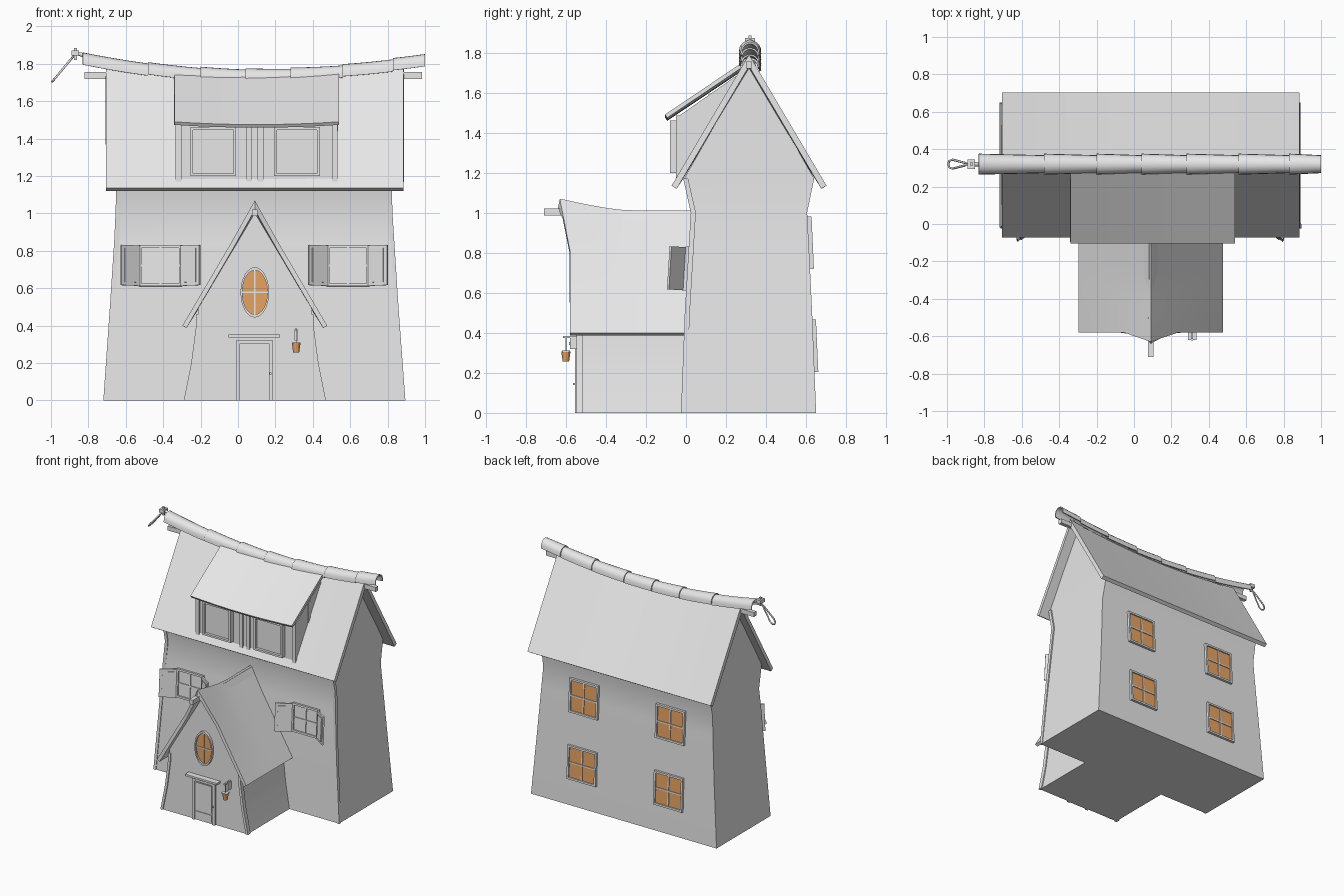
import bpy, bmesh, math
from mathutils import Matrix, Vector

cube = bpy.data.objects.get("Cube")
if cube:
    bpy.data.objects.remove(cube)

MID = 0.09      # centre line of the house
RIDGE = 0.315   # depth of the main ridge


def material(name, rgb):
    m = bpy.data.materials.new(name)
    m.use_nodes = True
    m.diffuse_color = (*rgb, 1)
    bsdf = next(n for n in m.node_tree.nodes if n.type == "BSDF_PRINCIPLED")
    bsdf.inputs["Base Color"].default_value = (*rgb, 1)
    return m


GREY = material("plain_grey", (0.8, 0.8, 0.8))
AMBER = material("amber_glass", (0.8, 0.37, 0.12))


def finish(name, bm, mat, matrix=None):
    mesh = bpy.data.meshes.new(name)
    if matrix:
        bm.transform(matrix)
    bm.to_mesh(mesh)
    bm.free()
    mesh.materials.append(mat)
    obj = bpy.data.objects.new(name, mesh)
    bpy.context.collection.objects.link(obj)
    return obj


def smooth(obj, degrees=35):
    obj.data.shade_smooth()
    obj.data.set_sharp_from_angle(angle=math.radians(degrees))


def boxes(name, spans, mat=GREY, matrix=None):
    """One object from boxes given as (x0, x1, y0, y1, z0, z1)."""
    bm = bmesh.new()
    for x0, x1, y0, y1, z0, z1 in spans:
        place = Matrix.Translation(((x0 + x1) / 2, (y0 + y1) / 2, (z0 + z1) / 2))
        size = Matrix.Diagonal((x1 - x0, y1 - y0, z1 - z0, 1))
        bmesh.ops.create_cube(bm, size=1, matrix=place @ size)
    return finish(name, bm, mat, matrix)


def loft(name, rings, mat=GREY):
    """Solid through rectangular rings given as (z, x0, x1, y0, y1)."""
    bm = bmesh.new()
    loops = [[bm.verts.new(p) for p in ((a, c, z), (b, c, z), (b, d, z), (a, d, z))]
             for z, a, b, c, d in rings]
    for low, high in zip(loops, loops[1:]):
        for i in range(4):
            j = (i + 1) % 4
            bm.faces.new((low[i], low[j], high[j], high[i]))
    bm.faces.new(loops[0][::-1])
    bm.faces.new(loops[-1])
    obj = finish(name, bm, mat)
    smooth(obj)
    return obj


def sheet(name, f, nu, nv, thick):
    """Thick curved sheet through f(u, v), with its upper side on the surface."""
    bm = bmesh.new()
    grid = [[bm.verts.new(f(i / nu, j / nv)) for j in range(nv + 1)] for i in range(nu + 1)]
    for i in range(nu):
        for j in range(nv):
            bm.faces.new((grid[i][j], grid[i + 1][j], grid[i + 1][j + 1], grid[i][j + 1]))
    bm.normal_update()
    if sum(face.normal.z for face in bm.faces) < 0:
        bmesh.ops.reverse_faces(bm, faces=bm.faces[:])
    obj = finish(name, bm, GREY)
    mod = obj.modifiers.new("thickness", "SOLIDIFY")
    mod.thickness, mod.offset, mod.use_even_offset = thick, -1, True
    bpy.context.view_layer.objects.active = obj
    bpy.ops.object.modifier_apply(modifier=mod.name)
    smooth(obj)
    return obj


def sag(x, low, rise, half):
    return low + rise * ((x - MID) / half) ** 2


def mix(a, b, t):
    return a + (b - a) * t


# Main walls, leaning inward and flaring under the eaves
loft("house_walls", [(0, -.72, .89, -.02, .65), (.5, -.685, .85, 0, .63),
                     (.85, -.662, .825, .015, .613), (1, -.655, .815, .03, .605),
                     (1.17, -.65, .81, -.01, .64), (1.66, -.65, .81, .31, .32)])
for side, x in (("right", -.65), ("left", .77)):
    loft(side + "_gable", [(1.17, x, x + .04, -.01, .64), (1.73, x, x + .04, .31, .32)])
for side, s in (("right", -1), ("left", 1)):
    rings = []
    for z, half, y in ((0, .805, -.025), (.5, .768, -.006), (1, .736, .024), (1.17, .731, -.014)):
        a, b = sorted((MID + s * half, MID + s * (half - .02)))
        rings.append((z, a, b, y, y + .025))
    loft(side + "_corner_post", rings)


# Main roof with a sagging ridge
def main_roof(u, v):
    x, t = mix(-.705, .885, u), 2 * v - 1
    return (x, RIDGE + .387 * t, mix(sag(x, 1.735, .055, .795), 1.135, abs(t)))


sheet("main_roof", main_roof, 12, 2, .03)

# Ridge tiles
joints = [-.83, -.48, -.2, .04, .28, .56, .83, 1]
for n, (start, end) in enumerate(zip(joints, joints[1:])):
    def tile(u, v):
        x = mix(start, end, u)
        r, a = mix(.056, .048, u), math.pi * v
        top = sag(x, 1.772, .083, .91) + mix(.004, -.003, u)
        return (x, .32 - r * math.cos(a), top - .065 + .065 * max(0, math.sin(a)) ** .75)
    sheet(f"ridge_tile_{n + 1}", tile, 4, 10, .008)

# Beam ends under the ridges
boxes("ridge_beams", [(-.82, -.5, .3, .33, 1.72, 1.755), (.68, .985, .3, .33, 1.72, 1.755),
                      (.075, .105, -.71, -.5, .985, 1.02)])

# Dormer: sloping roof, cheeks and front posts
loft("dormer_walls", [(1.17, -.33, .53, -.04, .3), (1.48, -.33, .53, -.04, .3),
                      (1.69, -.33, .53, .26, .3)])


def dormer_roof(u, v):
    x = mix(-.34, .54, u)
    front = 1.475 + .015 * (2 * u - 1) ** 2
    return (x, mix(.31, -.105, v), mix(sag(x, 1.752, .055, .795), front, v))


sheet("dormer_roof", dormer_roof, 8, 1, .02)
boxes("dormer_posts", [(x - .015, x + .015, -.05, -.03, 1.17, 1.485)
                       for x in (-.318, .06, .12, .518)])
boxes("dormer_side_posts", [(x - .005, x + .005, .11, .135, 1.3, 1.59) for x in (-.33, .53)])

# Front porch wing: walls, corner posts and roof
loft("porch_walls", [(0, -.28, .46, -.54, .1), (.2, -.242, .422, -.54, .1),
                     (.4, -.215, .395, -.54, .1), (.49, -.215, .395, -.54, .1),
                     (1, .08, .1, -.54, .1)])
for side, s in (("right", -1), ("left", 1)):
    rings = []
    for z, half in ((0, .38), (.2, .34), (.4, .314), (.46, .314)):
        a, b = sorted((MID + s * half, MID + s * (half - .02)))
        rings.append((z, a, b, -.548, -.515))
    loft(side + "_porch_post", rings)


def porch_roof(u, v):
    t = abs(2 * v - 1)
    y = mix(-.58 - .05 * max(0, 1 - t / .375), .1, u)
    ridge = 1.012 + .058 * max(0, (-.3 - y) / .33) ** 1.3
    return (MID + .387 * (2 * v - 1), y, mix(ridge, .4, t))


sheet("porch_roof", porch_roof, 10, 16, .025)


# Windows: frame, pane and glazing bars
def window(name, pos, w, h, depth, turn=0, lean=0.0, glass=GREY, bars=True):
    m = Matrix.Translation(pos) @ Matrix.Rotation(turn, 4, "Z") @ Matrix.Rotation(-lean, 4, "X")
    a, b, e = w / 2, h / 2, .015
    parts = [(-a, a, -depth, .01, s * (b - e / 2) - e / 2, s * (b - e / 2) + e / 2) for s in (-1, 1)]
    parts += [(s * (a - e / 2) - e / 2, s * (a - e / 2) + e / 2, -depth, .01, -b, b) for s in (-1, 1)]
    if bars:
        parts += [(-.005, .005, -depth * .8, 0, -b, b), (-a, a, -depth * .8, 0, -.005, .005)]
    boxes(name + "_frame", parts, GREY, m)
    boxes(name + "_pane", [(-a + e, a - e, -depth * .5, .005, -b + e, b - e)], glass, m)


for n, x in enumerate((-.415, .588)):
    window(f"front_window_{n + 1}", (x, .012, .72), .23, .22, .022, lean=.06)
    for s in (-1, 1):
        # Shutters standing half open
        hinge = (Matrix.Translation((x + s * .115, -.008, .72)) @ Matrix.Rotation(-.06, 4, "X")
                 @ Matrix.Rotation(-s * .62, 4, "Z"))
        a, b = sorted((0, s * .122))
        boxes(f"shutter_{n + 1}_{'left' if s > 0 else 'right'}",
              [(a, b, -.012, 0, -.108, .108), (a + .02, b - .02, -.017, 0, -.09, .09)], GREY, hinge)
for n, x in enumerate((-.132, .315)):
    window(f"dormer_window_{n + 1}", (x, -.04, 1.33), .245, .262, .04, bars=False)
for n, x in enumerate((-.3, .45)):
    for level, y, z in (("lower", .635, .335), ("upper", .613, .85)):
        window(f"back_{level}_window_{n + 1}", (x, y, z), .25, .262, .02,
               turn=math.pi, lean=.045, glass=AMBER)

# Oval window
oval = Matrix.Translation((MID, -.54, .578)) @ Matrix.Diagonal((.07, 1, .123, 1))
bm = bmesh.new()
bmesh.ops.create_cone(bm, cap_ends=True, segments=32, radius1=1, radius2=1, depth=.016,
                      matrix=Matrix.Rotation(math.pi / 2, 4, "X"))
finish("oval_pane", bm, AMBER, oval)


def ring_point(i, r, y):
    a = math.tau * i / 32
    return (r * math.cos(a), y, r * math.sin(a))


bm = bmesh.new()
section = ((.96, 0), (.96, -.02), (1.09, -.02), (1.09, 0))
loops = [[bm.verts.new(ring_point(i, r, y)) for r, y in section] for i in range(32)]
for i in range(32):
    for j in range(4):
        p, q, k = loops[i], loops[(i + 1) % 32], (j + 1) % 4
        bm.faces.new((p[j], p[k], q[k], q[j]))
bmesh.ops.recalc_face_normals(bm, faces=bm.faces[:])
finish("oval_frame", bm, GREY, oval)
boxes("oval_bars", [(MID - .004, MID + .004, -.553, -.54, .46, .7),
                    (MID - .068, MID + .068, -.553, -.54, .574, .582)])

# Front door with its panels, knob and canopy
boxes("door_frame", [(-.012, .01, -.555, -.53, 0, .32), (.165, .187, -.555, -.53, 0, .32),
                     (-.012, .187, -.555, -.53, .305, .32)])
boxes("door", [(.01, .165, -.545, -.53, 0, .305), (.02, .155, -.55, -.53, .015, .07),
               (.02, .155, -.55, -.53, .085, .295)])
boxes("door_knob", [(.168, .178, -.565, -.54, .14, .15)])
boxes("door_canopy", [(-.05, .225, -.585, -.53, .338, .353)])

# Hanging lantern
boxes("lantern_bracket", [(.302, .32, -.58, -.53, .32, .38), (.306, .316, -.615, -.53, .373, .385),
                          (.309, .313, -.602, -.598, .3, .38), (.288, .334, -.62, -.58, .305, .311)])
bm = bmesh.new()
bmesh.ops.create_cone(bm, cap_ends=True, segments=12, radius1=.016, radius2=.023, depth=.05,
                      matrix=Matrix.Translation((.311, -.6, .281)))
finish("lantern_body", bm, AMBER)


# Hanging loop at the end of the ridge
def tube(name, points, radius, cyclic=False):
    curve = bpy.data.curves.new(name, "CURVE")
    curve.dimensions, curve.bevel_depth, curve.bevel_resolution = "3D", radius, 1
    curve.use_fill_caps = True
    spline = curve.splines.new("POLY")
    spline.points.add(len(points) - 1)
    for point, co in zip(spline.points, points):
        point.co = (*co, 1)
    spline.use_cyclic_u = cyclic
    curve.materials.append(GREY)
    bpy.context.collection.objects.link(bpy.data.objects.new(name, curve))


top, foot = Vector((-.88, .32, 1.84)), Vector((-.993, .32, 1.705))
side = [foot.lerp(top, t) + Vector((0, w, 0)) for t, w in ((.75, .008), (.2, .024), (.05, .018))]
other = [Vector((p.x, .64 - p.y, p.z)) for p in reversed(side)]
tube("hanging_loop", [top, *side, foot, *other], .006, True)
tube("loop_arm", [(-.87, .32, 1.86), (-.78, .32, 1.83)], .012)
boxes("loop_hook", [(-.89, -.85, .295, .345, 1.845, 1.872), (-.878, -.862, .312, .328, 1.82, 1.885)])
